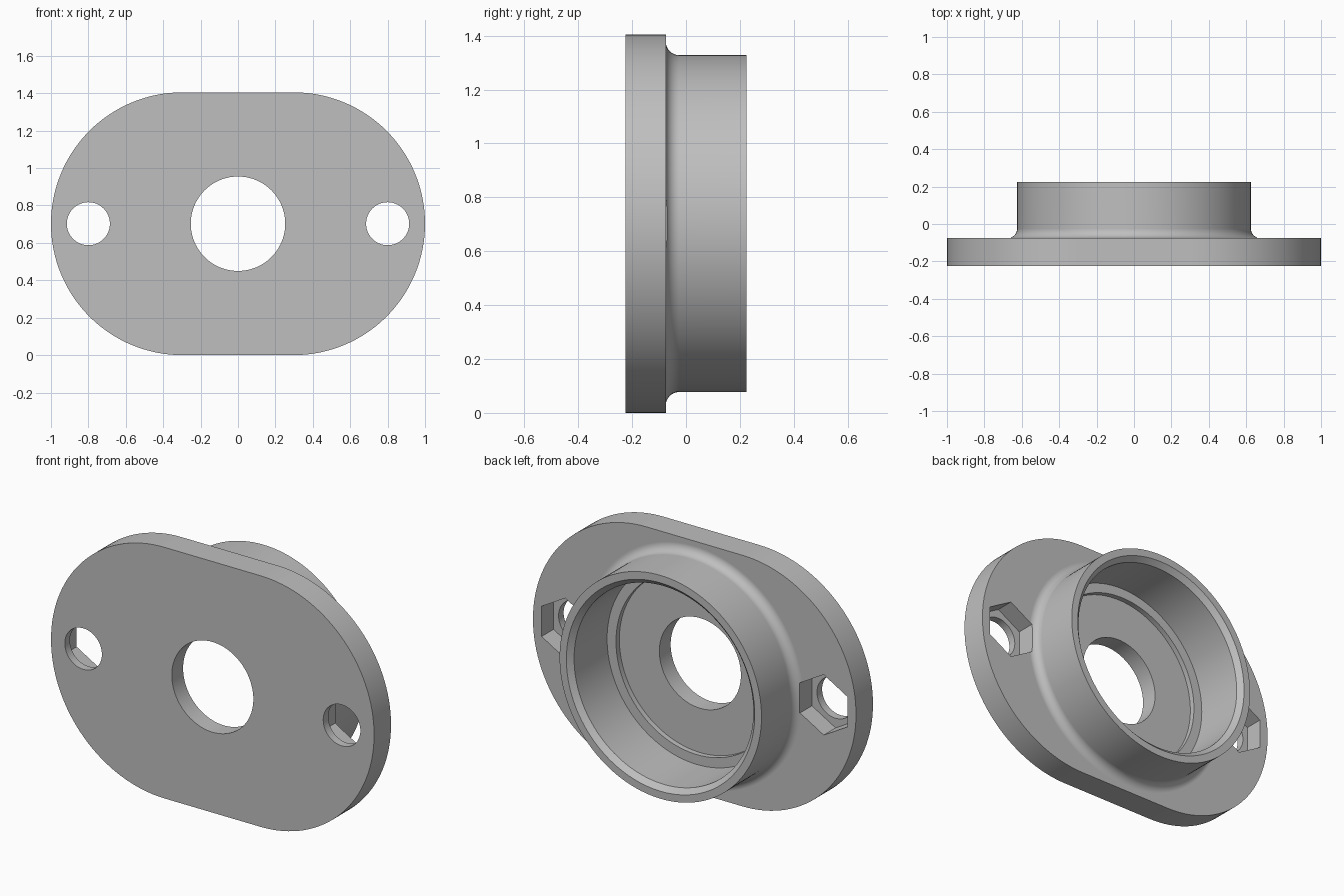
import bpy, bmesh, math

cube = bpy.data.objects.get("Cube")
if cube:
    bpy.data.objects.remove(cube, do_unlink=True)

MID = 0.7025          # height of the bore axis, also the plate end radius
FRONT, BACK, RIM = -0.225, -0.075, 0.225
BOLT_X = 0.8

grey = bpy.data.materials.new("light grey")
grey.use_nodes = True
colour = (0.52, 0.52, 0.52, 1)
grey.diffuse_color = colour
grey.node_tree.nodes["Principled BSDF"].inputs["Base Color"].default_value = colour


def loft(name, rings):
    """Closed solid skinned through rings of equal point count."""
    bm = bmesh.new()
    loops = [[bm.verts.new(p) for p in ring] for ring in rings]
    for a, b in zip(loops, loops[1:]):
        for i in range(len(a)):
            j = (i + 1) % len(a)
            bm.faces.new((a[i], a[j], b[j], b[i]))
    bm.faces.new(loops[0])
    bm.faces.new(loops[-1])
    bmesh.ops.recalc_face_normals(bm, faces=bm.faces)
    mesh = bpy.data.meshes.new(name)
    bm.to_mesh(mesh)
    bm.free()
    mesh.materials.append(grey)
    obj = bpy.data.objects.new(name, mesh)
    bpy.context.collection.objects.link(obj)
    return obj


def turned(name, profile, x=0, sides=128, turn=0):
    """Solid of revolution about the y direction from (radius, y) pairs."""
    angles = [turn + math.tau * i / sides for i in range(sides)]
    return loft(name, [[(x + r * math.cos(a), y, MID + r * math.sin(a))
                        for a in angles] for r, y in profile])


def combine(target, other, operation):
    mod = target.modifiers.new(operation, "BOOLEAN")
    mod.object, mod.operation, mod.solver = other, operation, "EXACT"
    bpy.context.view_layer.objects.active = target
    bpy.ops.object.modifier_apply(modifier=mod.name)
    bpy.data.objects.remove(other, do_unlink=True)


# Flange plate: two half circles joined by straight edges
steps = 64
outline = []
for side, start in ((1, -math.pi / 2), (-1, math.pi / 2)):
    for i in range(steps + 1):
        a = start + math.pi * i / steps
        outline.append((side * (1 - MID) + MID * math.cos(a), MID + MID * math.sin(a)))
flange = loft("bearing_flange", [[(x, y, z) for x, z in outline] for y in (FRONT, BACK)])

# Round boss with a concave fillet at its foot
R, F = 0.625, 0.05
profile = [(R + F, -0.15)]
for i in range(9):
    a = math.pi / 2 * i / 8
    profile.append((R + F - F * math.sin(a), BACK + F - F * math.cos(a)))
profile.append((R, RIM))
combine(flange, turned("boss", profile), "UNION")

# Stepped bore with a chamfered mouth
bore = [(0.50, -0.125), (0.50, -0.095), (0.555, -0.095), (0.555, RIM - 0.028),
        (0.583, RIM), (0.583, RIM + 0.1)]
combine(flange, turned("bore_cutter", bore), "DIFFERENCE")

# Shaft hole
combine(flange, turned("shaft_cutter", [(0.2525, -0.4), (0.2525, 0)], sides=96), "DIFFERENCE")

# Bolt holes with hexagonal nut pockets behind
for s in (-1, 1):
    x = s * BOLT_X
    combine(flange, turned("bolt_cutter", [(0.115, -0.4), (0.115, 0.1)], x, 64), "DIFFERENCE")
    combine(flange, turned("nut_cutter", [(0.169, -0.18), (0.169, 0.1)], x, 6, math.pi / 6),
            "DIFFERENCE")

# Smooth curved walls, keep machined edges crisp
bpy.ops.object.select_all(action="DESELECT")
flange.select_set(True)
bpy.context.view_layer.objects.active = flange
bpy.ops.object.shade_smooth_by_angle(angle=math.radians(25))
weighted = flange.modifiers.new("even shading", "WEIGHTED_NORMAL")
weighted.keep_sharp = True
